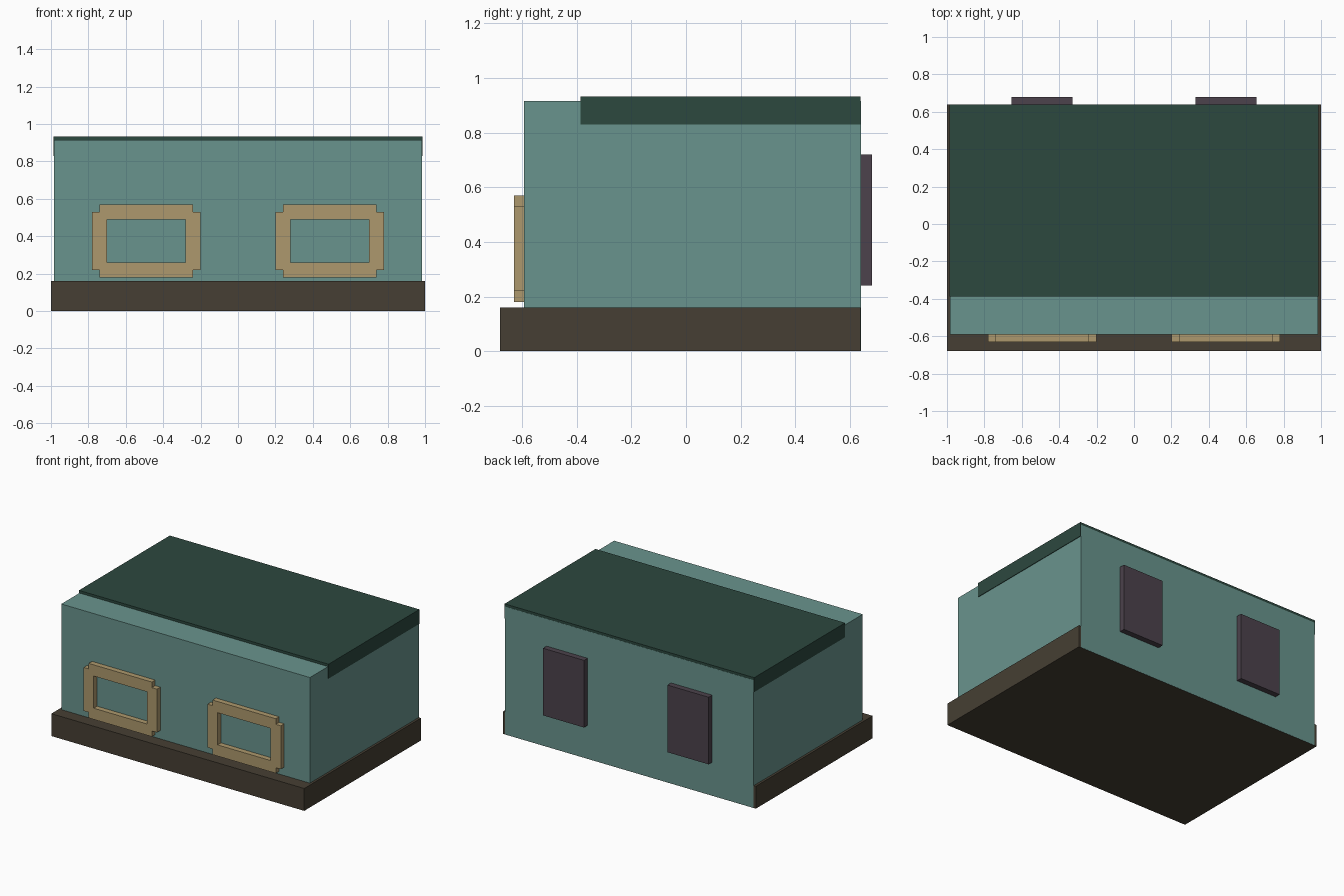
import bpy, bmesh

if "Cube" in bpy.data.objects:
    bpy.data.objects.remove(bpy.data.objects["Cube"])


def material(name, rgb):
    """Flat colour from 0-255 sRGB values."""
    def lin(c):
        c /= 255
        return c / 12.92 if c <= 0.04045 else ((c + 0.055) / 1.055) ** 2.4
    m = bpy.data.materials.new(name)
    m.diffuse_color = (*[lin(c) for c in rgb], 1)
    m.use_nodes = True
    m.node_tree.nodes["Principled BSDF"].inputs["Base Color"].default_value = m.diffuse_color
    return m


teal = material("teal_wall", (105, 148, 141))
green = material("dark_green_roof", (44, 72, 63))
brown = material("dark_brown_base", (70, 63, 51))
tan = material("tan_frame", (174, 153, 109))
plum = material("plum_panel", (76, 66, 76))


def finish(bm, name, mat):
    bmesh.ops.recalc_face_normals(bm, faces=bm.faces)
    me = bpy.data.meshes.new(name)
    bm.to_mesh(me)
    bm.free()
    me.materials.append(mat)
    ob = bpy.data.objects.new(name, me)
    bpy.context.collection.objects.link(ob)
    return ob


def box(name, mat, x, y, z):
    bm = bmesh.new()
    bmesh.ops.create_cube(bm, size=1)
    for v in bm.verts:
        v.co = [lo + (c + 0.5) * (hi - lo) for c, (lo, hi) in zip(v.co, (x, y, z))]
    return finish(bm, name, mat)


def window_frame(name, cx, cz=0.375, y0=-0.63, y1=-0.59):
    """Notched-corner outline bridged to a rectangular opening, then extruded."""
    w, h, n, iw, ih = 0.29, 0.195, 0.04, 0.21, 0.115
    bm = bmesh.new()
    faces = []
    for sx, sz in ((1, 1), (-1, 1), (-1, -1), (1, -1)):
        # corner L with its notch, and half of each adjoining rail
        pts = [(iw, 0), (w, 0), (w, h - n), (w - n, h - n),
               (w - n, h), (0, h), (0, ih), (iw, ih)]
        faces.append(bm.faces.new(
            [bm.verts.new((cx + sx * px, y0, cz + sz * pz)) for px, pz in pts]))
    bmesh.ops.remove_doubles(bm, verts=bm.verts, dist=1e-5)
    bmesh.ops.recalc_face_normals(bm, faces=bm.faces)
    ext = bmesh.ops.extrude_face_region(bm, geom=list(bm.faces), use_keep_orig=True)
    for g in ext["geom"]:
        if isinstance(g, bmesh.types.BMVert):
            g.co.y = y1
    return finish(bm, name, tan)


# Plinth, main body and roof slab, flush at the back
box("base", brown, (-1, 1), (-0.68, 0.639), (0, 0.16))
box("body", teal, (-0.983, 0.983), (-0.592, 0.64), (0.001, 0.915))
box("roof", green, (-0.987, 0.987), (-0.387, 0.639), (0.83, 0.933))

# Front window frames and rear panels, mirrored in x
for side, s in (("left", -1), ("right", 1)):
    window_frame(f"window_frame_{side}", s * 0.49)
    box(f"rear_panel_{side}", plum, sorted((s * 0.33, s * 0.655)), (0.63, 0.68), (0.24, 0.72))
